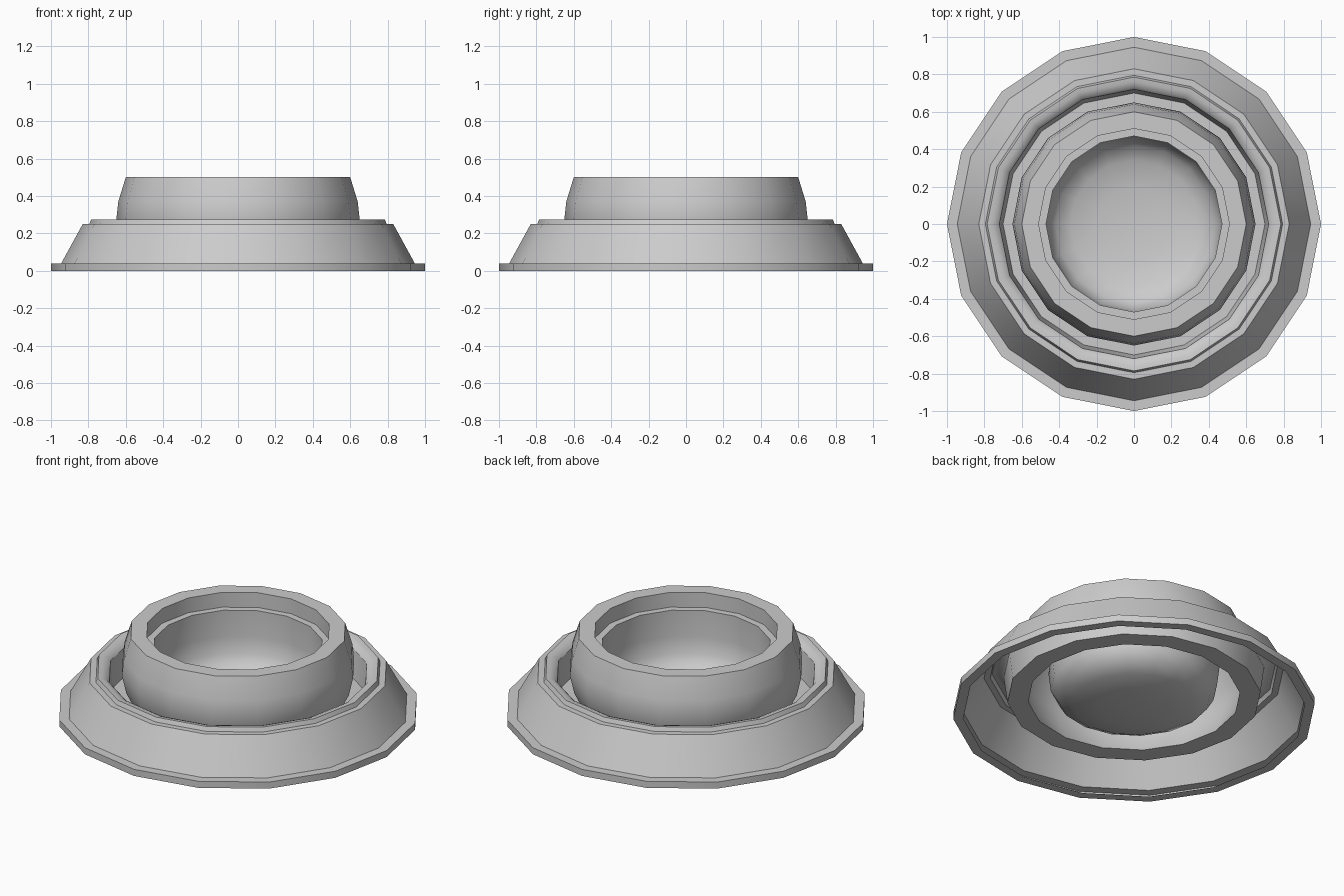
import bpy, bmesh, math

if "Cube" in bpy.data.objects:
    bpy.data.objects.remove(bpy.data.objects["Cube"])

SIDES = 16


def lathe(name, profile, angle=32):
    """Spin an (r, z) profile into a 16-sided object."""
    bm = bmesh.new()
    rings = []
    for r, z in profile:
        if r == 0:
            rings.append([bm.verts.new((0, 0, z))] * SIDES)
        else:
            rings.append([bm.verts.new((r * math.cos(2 * math.pi * i / SIDES),
                                        r * math.sin(2 * math.pi * i / SIDES), z))
                          for i in range(SIDES)])
    for a, b in zip(rings, rings[1:]):
        for i in range(SIDES):
            j = (i + 1) % SIDES
            corners = [a[i], a[j], b[j], b[i]]
            bm.faces.new(list(dict.fromkeys(corners)))
    mesh = bpy.data.meshes.new(name)
    bm.to_mesh(mesh)
    bm.free()
    ob = bpy.data.objects.new(name, mesh)
    bpy.context.collection.objects.link(ob)
    bpy.context.view_layer.objects.active = ob
    ob.select_set(True)
    bpy.ops.object.shade_smooth_by_angle(angle=math.radians(angle))
    ob.select_set(False)
    return ob


# Flanged cone with a lip and a socket floor, open underneath
lathe("base_housing", [(0.945, 0), (1, 0), (1, 0.04), (0.945, 0.04),
                       (0.83, 0.25), (0.795, 0.25), (0.785, 0.275),
                       (0.76, 0.272), (0.735, 0.262), (0.72, 0.245),
                       (0.70, 0.09), (0.585, 0.09)])

# Bulging barrel with a flat rim and an inner ledge
lathe("barrel", [(0.585, 0.09), (0.625, 0.17), (0.65, 0.28), (0.64, 0.37),
                 (0.60, 0.50), (0.51, 0.50), (0.51, 0.41), (0.47, 0.41)])

# Deep rounded bowl hanging from the ledge
lathe("bowl", [(0.47, 0.41), (0.472, 0.25), (0.46, 0.15), (0.42, 0.085),
               (0.34, 0.045), (0.20, 0.02), (0, 0.01)], angle=40)
